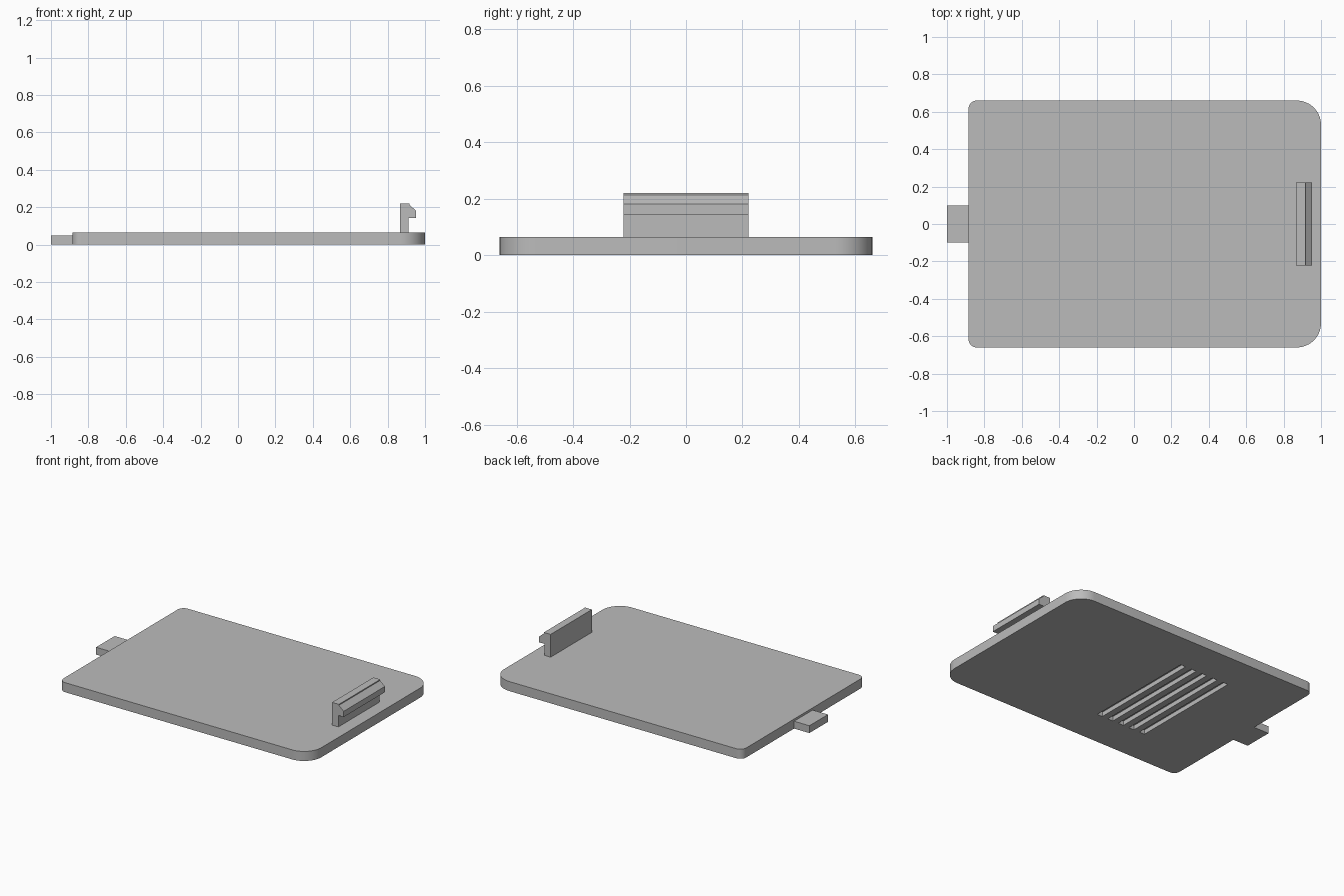
import bpy, bmesh, math

if "Cube" in bpy.data.objects:
    bpy.data.objects.remove(bpy.data.objects["Cube"])

grey = bpy.data.materials.new("plain grey")
grey.diffuse_color = (0.5, 0.5, 0.5, 1)
grey.use_nodes = True
grey.node_tree.nodes["Principled BSDF"].inputs["Base Color"].default_value = grey.diffuse_color


def prism(name, points, axis, lo, hi):
    """Extrude a closed 2D profile along z (points are x, y) or y (points are x, z)."""
    bm = bmesh.new()
    place = (lambda p, t: (p[0], p[1], t)) if axis == "z" else (lambda p, t: (p[0], t, p[1]))
    face = bm.faces.new([bm.verts.new(place(p, lo)) for p in points])
    ext = bmesh.ops.extrude_face_region(bm, geom=[face])
    moved = [g for g in ext["geom"] if isinstance(g, bmesh.types.BMVert)]
    step = (0, 0, hi - lo) if axis == "z" else (0, hi - lo, 0)
    bmesh.ops.translate(bm, verts=moved, vec=step)
    bmesh.ops.recalc_face_normals(bm, faces=bm.faces)
    mesh = bpy.data.meshes.new(name)
    bm.to_mesh(mesh)
    bm.free()
    mesh.materials.append(grey)
    obj = bpy.data.objects.new(name, mesh)
    bpy.context.collection.objects.link(obj)
    return obj


def rect(x0, x1, y0, y1):
    return [(x0, y0), (x1, y0), (x1, y1), (x0, y1)]


# Cover outline: small corners on the tab end, large corners on the clip end
X0, X1, Y, T = -0.885, 1.0, 0.66, 0.065
outline = []
for cx, cy, r, start in ((X1, Y, 0.13, 0), (X0, Y, 0.045, 90),
                         (X0, -Y, 0.045, 180), (X1, -Y, 0.13, 270)):
    ox, oy = cx - math.copysign(r, cx), cy - math.copysign(r, cy)
    for i in range(13):
        a = math.radians(start + 90 * i / 12)
        outline.append((ox + r * math.cos(a), oy + r * math.sin(a)))
plate = prism("cover_plate", outline, "z", 0, T)

# Five finger grip grooves in the underside
for i in range(5):
    x = -0.06 - 0.085 * i
    cutter = prism(f"groove_cutter_{i + 1}", rect(x - 0.02, x + 0.02, -0.4, 0.4), "z", -0.05, 0.03)
    cutter.hide_render = True
    cutter.hide_set(True)
    mod = plate.modifiers.new(f"groove_{i + 1}", "BOOLEAN")
    mod.operation = "DIFFERENCE"
    mod.solver = "EXACT"
    mod.object = cutter

# Locating tab on the left end
prism("locating_tab", rect(-1.0, X0, -0.1, 0.1), "z", 0, 0.05)

# Snap clip with a chamfered barb
clip = [(0.865, T), (0.912, T), (0.912, 0.143), (0.952, 0.143),
        (0.952, 0.182), (0.916, 0.213), (0.916, 0.22), (0.865, 0.22)]
prism("snap_clip", clip, "y", -0.222, 0.222)

# Smooth the rounded corners, keep the edges sharp
bpy.ops.object.select_all(action="DESELECT")
plate.select_set(True)
bpy.context.view_layer.objects.active = plate
bpy.ops.object.shade_smooth_by_angle(angle=math.radians(30))
